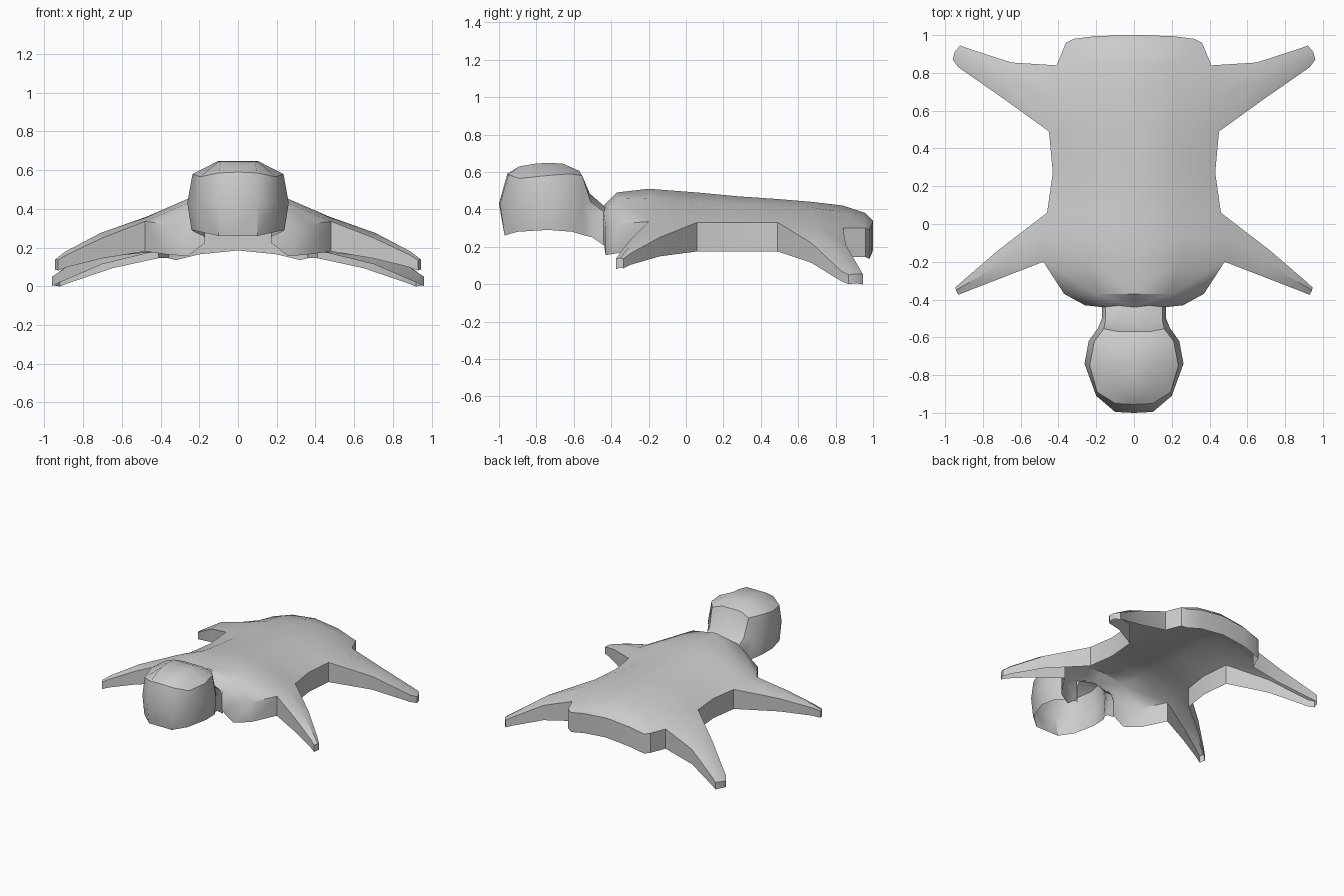
import bpy, bmesh, math

if "Cube" in bpy.data.objects:
    bpy.data.objects.remove(bpy.data.objects["Cube"])


def add_grid(bm, rows):
    """Skin a list of equal-length rows of points with quads."""
    vs = [[bm.verts.new(p) for p in r] for r in rows]
    for a, b in zip(vs, vs[1:]):
        for i in range(len(a) - 1):
            bm.faces.new((a[i], a[i + 1], b[i + 1], b[i]))


def finish(bm, name, angle):
    """Weld, orient outward, mirror across x and smooth."""
    bmesh.ops.remove_doubles(bm, verts=bm.verts, dist=0.0005)
    bmesh.ops.recalc_face_normals(bm, faces=bm.faces)
    if sum(f.normal.z * f.calc_area() for f in bm.faces) < 0:
        bmesh.ops.reverse_faces(bm, faces=bm.faces)
    me = bpy.data.meshes.new(name)
    bm.to_mesh(me)
    bm.free()
    ob = bpy.data.objects.new(name, me)
    bpy.context.collection.objects.link(ob)
    bpy.ops.object.select_all(action='DESELECT')
    ob.select_set(True)
    bpy.context.view_layer.objects.active = ob
    m = ob.modifiers.new("mirror", 'MIRROR')
    m.use_clip = True
    bpy.ops.object.modifier_apply(modifier=m.name)
    bpy.ops.object.shade_smooth_by_angle(angle=math.radians(angle))
    return ob


# Body: half of the back, as spine / rib / edge points from front to rear
body = [
    [(0, -.44, .42), (.17, -.44, .38), (.26, -.43, .31)],
    [(0, -.37, .49), (.20, -.37, .455), (.37, -.37, .32)],
    [(0, -.20, .51), (.24, -.20, .46), (.48, -.20, .335)],
    [(0, -.07, .50), (.24, -.07, .455), (.47, -.07, .36)],
    [(0, .06, .49), (.24, .06, .44), (.46, .06, .33)],
    [(0, .27, .47), (.22, .27, .43), (.43, .27, .33)],
    [(0, .49, .455), (.22, .49, .42), (.45, .49, .33)],
    [(0, .67, .44), (.22, .67, .41), (.43, .67, .345)],
    [(0, .84, .42), (.22, .84, .385), (.41, .84, .30)],
    [(0, .96, .38), (.20, .96, .355), (.36, .96, .30)],
    [(0, 1.0, .34), (.20, .995, .32), (.32, .98, .29)],
]
edge = [r[2] for r in body]

# Legs: front edge, ridge and rear edge running from the body to the toe
front_leg = [
    [edge[2], (.70, -.285, .25), (.88, -.355, .165), (.93, -.375, .135)],
    [edge[3], (.71, -.21, .275), (.89, -.32, .18), (.943, -.35, .14)],
    [edge[4], (.72, -.14, .25), (.90, -.295, .165), (.945, -.335, .135)],
]
rear_leg = [
    [edge[6], (.70, .67, .22), (.93, .83, .07), (.96, .87, .05)],
    [edge[7], (.68, .76, .245), (.91, .88, .085), (.95, .91, .055)],
    [edge[8], (.65, .855, .21), (.88, .93, .08), (.92, .945, .055)],
]
bm = bmesh.new()
for g in (body, front_leg, rear_leg):
    add_grid(bm, g)
bmesh.ops.remove_doubles(bm, verts=bm.verts, dist=0.0005)

# Skirt: hang the open rim down, shallower towards the toes
rim = [e for e in bm.edges if e.is_boundary
       and not all(v.co.x < .001 for v in e.verts)
       and not all(v.co.x < .18 and v.co.y < -.4 for v in e.verts)]
new = bmesh.ops.extrude_edge_only(bm, edges=rim)["geom"]
for v in new:
    if isinstance(v, bmesh.types.BMVert):
        t = min(max((v.co.x - .48) / .47, 0), 1)
        v.co.z -= .155 - .105 * t
finish(bm, "body_with_legs", 38)

# Head and neck: half shell, columns from the nose round to the neck opening
head = [
    [(0, -.97, .26), (0, -1.0, .43), (0, -.955, .59), (0, -.89, .63)],
    [(.10, -.97, .26), (.10, -.995, .43), (.10, -.95, .585), (.09, -.89, .63)],
    [(.19, -.90, .28), (.20, -.91, .43), (.195, -.89, .565), (.10, -.80, .645)],
    [(.24, -.74, .29), (.262, -.74, .43), (.235, -.75, .58), (.10, -.735, .648)],
    [(.225, -.61, .28), (.24, -.62, .43), (.21, -.62, .59), (.10, -.66, .645)],
    [(.18, -.54, .26), (.19, -.55, .43), (.16, -.555, .58), (.08, -.57, .605)],
    [(.17, -.50, .25), (.17, -.50, .36), (.15, -.51, .44), (.08, -.515, .485)],
    [(.17, -.43, .20), (.17, -.43, .33), (.15, -.43, .38), (.08, -.43, .41)],
]
for col in head:
    x, y, z = col[3]
    col.append((0, y, z))
bm = bmesh.new()
add_grid(bm, head)
finish(bm, "head_and_neck", 38)
